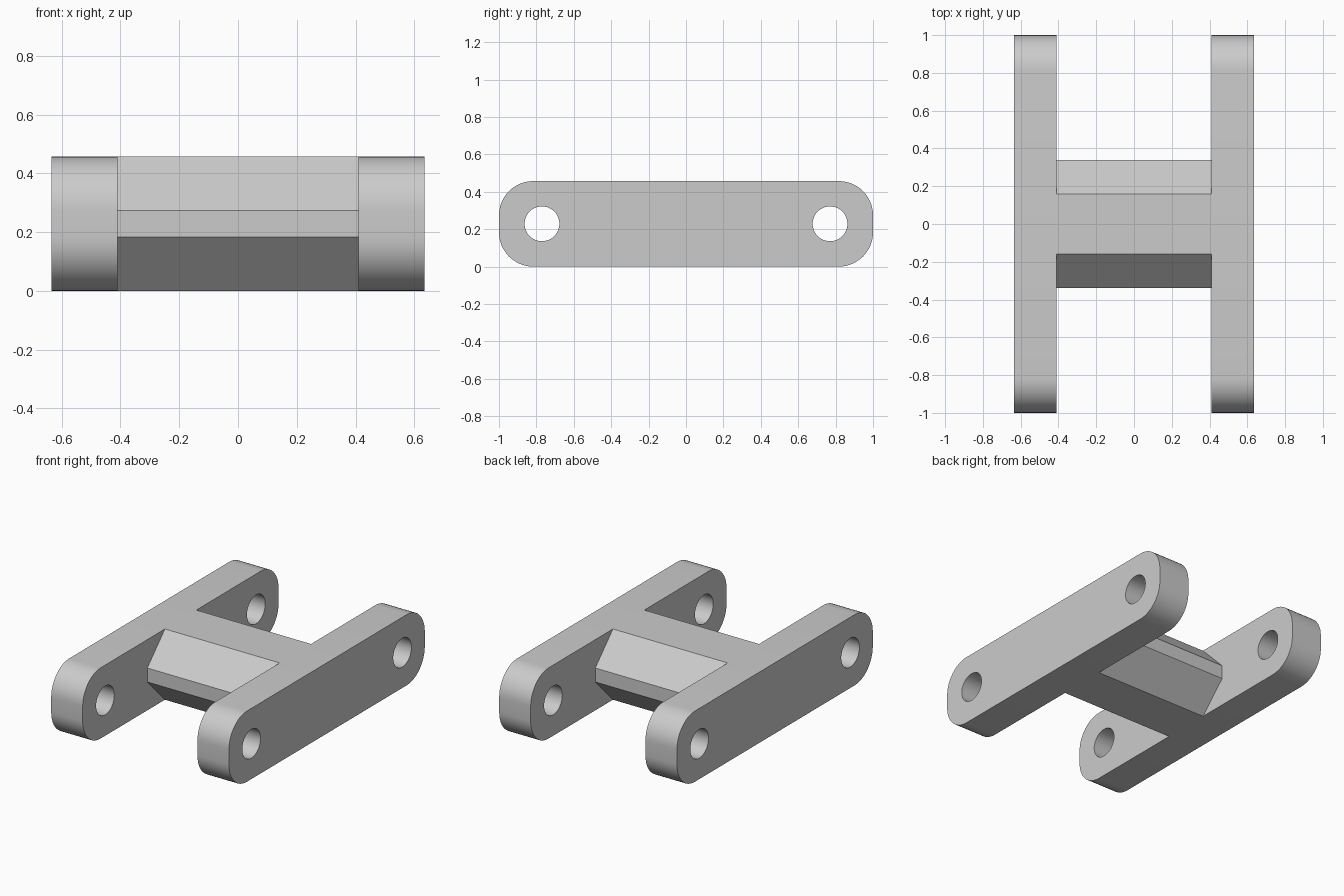
import bpy
import bmesh
from math import cos, sin, pi
from mathutils import Matrix

cube = bpy.data.objects.get("Cube")
if cube:
    bpy.data.objects.remove(cube, do_unlink=True)

HEIGHT = 0.457
MID = HEIGHT / 2
CORNER = 0.183
INNER, OUTER = 0.41, 0.635

grey = bpy.data.materials.new("plain_grey")
grey.use_nodes = True
colour = (0.6, 0.6, 0.6, 1)
grey.diffuse_color = colour
grey.node_tree.nodes["Principled BSDF"].inputs["Base Color"].default_value = colour


def arc(cy, cz, radius, start, sweep, steps):
    return [(cy + radius * cos(start + sweep * i / steps),
             cz + radius * sin(start + sweep * i / steps)) for i in range(steps + 1)]


def slab(name, loops, x0, x1):
    """Extrude a y-z outline, with any holes, from x0 to x1."""
    curve = bpy.data.curves.new(name + "_outline", "CURVE")
    curve.dimensions = "2D"
    curve.fill_mode = "BOTH"
    curve.extrude = (x1 - x0) / 2
    for loop in loops:
        spline = curve.splines.new("POLY")
        spline.points.add(len(loop) - 1)
        for point, (y, z) in zip(spline.points, loop):
            point.co = (y, z, 0, 1)
        spline.use_cyclic_u = True
    helper = bpy.data.objects.new(name + "_helper", curve)
    bpy.context.collection.objects.link(helper)
    bpy.context.view_layer.update()
    graph = bpy.context.evaluated_depsgraph_get()
    mesh = bpy.data.meshes.new_from_object(helper.evaluated_get(graph))
    bpy.data.objects.remove(helper, do_unlink=True)
    bpy.data.curves.remove(curve)

    # Stand the outline upright: its x, y, z become world y, z, x
    turn = Matrix(((0, 0, 1, (x0 + x1) / 2), (1, 0, 0, 0), (0, 1, 0, 0), (0, 0, 0, 1)))
    bm = bmesh.new()
    bm.from_mesh(mesh)
    bm.transform(turn)
    bmesh.ops.remove_doubles(bm, verts=bm.verts, dist=0.0001)
    bmesh.ops.recalc_face_normals(bm, faces=bm.faces)
    bm.to_mesh(mesh)
    bm.free()
    mesh.name = name
    mesh.materials.clear()
    mesh.materials.append(grey)
    obj = bpy.data.objects.new(name, mesh)
    bpy.context.collection.objects.link(obj)
    bpy.ops.object.select_all(action="DESELECT")
    obj.select_set(True)
    bpy.context.view_layer.objects.active = obj
    bpy.ops.object.shade_smooth_by_angle(angle=pi / 6)
    return obj


# Side plates: rounded bars with a pin hole near each end
outline = []
for i, (sy, sz) in enumerate([(1, 1), (-1, 1), (-1, -1), (1, -1)]):
    outline += arc(sy * (1 - CORNER), MID + sz * (MID - CORNER), CORNER, i * pi / 2, pi / 2, 12)
holes = [arc(side * 0.77, MID, 0.093, 0, 2 * pi, 40)[:-1] for side in (-1, 1)]
slab("left_plate", [outline] + holes, INNER, OUTER)
slab("right_plate", [outline] + holes, -OUTER, -INNER)

# Crossbar: block with broad bevels, joining the plates
block = [(sy * y, MID + sz * z) for sy, sz, pair in (
    (1, 1, ((0.34, 0.045), (0.16, MID))),
    (-1, 1, ((0.16, MID), (0.34, 0.045))),
    (-1, -1, ((0.34, 0.045), (0.16, MID))),
    (1, -1, ((0.16, MID), (0.34, 0.045)))) for y, z in pair]
slab("crossbar", [block], -INNER, INNER)
